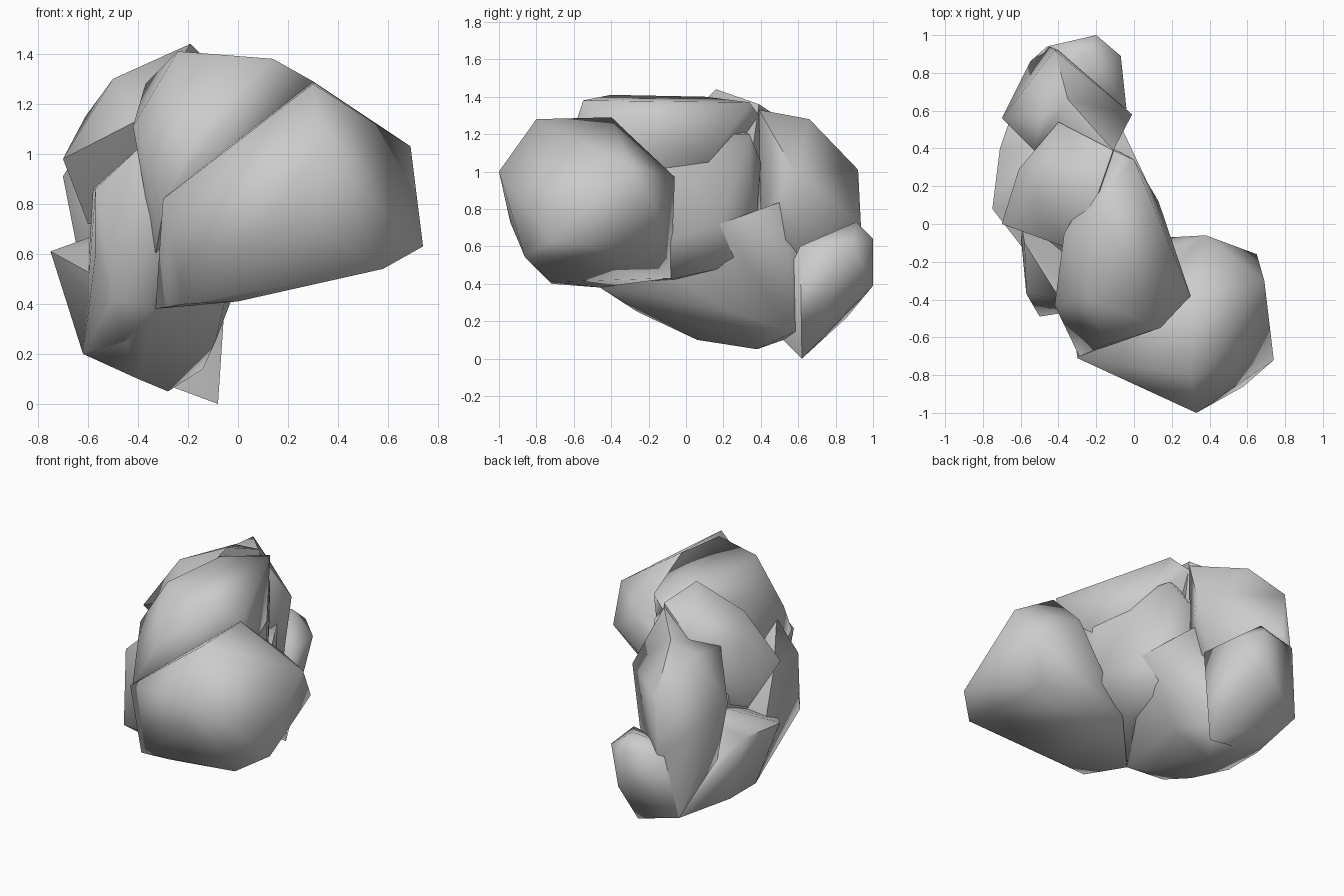
import bpy
import bmesh
from math import radians
from mathutils import Vector

# Remove the default cube
default_cube = bpy.data.objects.get("Cube")
if default_cube:
    bpy.data.objects.remove(default_cube, do_unlink=True)

# One plain grey stone material
stone = bpy.data.materials.new("stone_grey")
stone.use_nodes = True
grey = (0.6, 0.6, 0.6, 1)
stone.diffuse_color = grey
for node in stone.node_tree.nodes:
    if node.type == 'BSDF_PRINCIPLED':
        node.inputs["Base Color"].default_value = grey
        node.inputs["Roughness"].default_value = 0.8


def boulder(name, corners):
    """Wrap a smooth low-poly lump around a few corners, given in hundredths."""
    bm = bmesh.new()
    for corner in corners:
        bm.verts.new(Vector(corner) / 100)
    bmesh.ops.convex_hull(bm, input=list(bm.verts))
    # Drop any corners that fall inside the wrapped skin
    loose = [v for v in bm.verts if not v.link_faces]
    bmesh.ops.delete(bm, geom=loose, context='VERTS')
    bmesh.ops.recalc_face_normals(bm, faces=list(bm.faces))
    mesh = bpy.data.meshes.new(name)
    bm.to_mesh(mesh)
    bm.free()
    mesh.materials.append(stone)
    obj = bpy.data.objects.new(name, mesh)
    bpy.context.collection.objects.link(obj)
    bpy.ops.object.select_all(action='DESELECT')
    obj.select_set(True)
    bpy.context.view_layer.objects.active = obj
    bpy.ops.object.shade_smooth_by_angle(angle=radians(75))
    return obj


# Big rounded lump leaning out at the front
boulder("front_lump", [
    (33, -100, 100), (74, -72, 63), (69, -30, 103), (65, -16, 80),
    (38, -6, 97), (50, -26, 56), (58, -86, 54), (25, -94, 73),
    (0, -72, 41), (-21, -72, 40), (-33, -46, 38), (-30, -71, 82),
    (-15, -62, 92), (30, -80, 128), (30, -40, 129), (21, -12, 80),
    (2, -8, 43),
])

# Flat-topped crown over the middle, running down to the front lump
boulder("crown_lump", [
    (14, -55, 138), (-15, -64, 110), (30, -38, 129), (-24, -40, 141),
    (-42, -43, 111), (0, 34, 137), (-11, 39, 130), (-37, -5, 128),
    (-20, 10, 140), (13, 12, 105), (20, -12, 95), (-29, -70, 82),
    (-33, -46, 60), (-30, 0, 70),
])

# Highest ridge behind the crown
boulder("ridge_lump", [
    (-19, 16, 144), (-50, 10, 130), (-70, 0, 98), (-37, -12, 115),
    (-40, 54, 126), (-61, 29, 115), (-11, 39, 136), (-60, 20, 72),
    (-10, 30, 70),
])

# Shoulder sloping down to the back and into the base
boulder("shoulder_lump", [
    (-42, 92, 101), (-70, 56, 91), (-1, 58, 100), (-48, 58, 119),
    (-35, 66, 128), (-53, 39, 118), (-11, 39, 133), (-40, 92, 73),
    (-45, 94, 62), (-55, 86, 22), (-8, 60, 60), (-62, 56, 50),
    (-11, 40, 70),
])

# Knob at the back that reaches the ground
boulder("back_knob", [
    (-46, 94, 64), (-20, 100, 64), (-20, 100, 39), (-7, 89, 60),
    (-4, 61, 60), (-8, 62, 0), (-55, 86, 22), (-24, 91, 73),
    (-62, 42, 20), (-62, 56, 50),
])

# Waist under the crown, joining the front lump to the back
boulder("waist_lump", [
    (21, -12, 100), (13, 12, 105), (0, 34, 120), (21, -14, 62),
    (2, -6, 43), (9, 18, 72), (-3, 36, 52), (-11, 40, 105),
    (-30, -44, 40), (-50, 0, 80), (-50, 40, 80), (-30, 20, 125),
    (20, -38, 120), (-40, 0, 40),
])

# Lower body that carries the lumps above
boulder("body_core", [
    (-28, 38, 5), (-40, 6, 10), (-62, 15, 20), (-75, 8, 61),
    (-71, 40, 62), (-62, 58, 50), (-14, 57, 14), (-9, 25, 25),
    (-7, 35, 34), (-5, -4, 42), (-8, 54, 85), (-55, 86, 22),
    (-62, 42, 20), (-45, -26, 25), (-33, -46, 38), (9, 18, 72),
    (-3, 36, 52),
])

# Cheek below the crown, flowing down to the base
boulder("side_lump", [
    (-57, -37, 86), (-57, -37, 60), (-50, -49, 42), (-33, -46, 38),
    (-39, -40, 103), (-24, -45, 100), (-58, -10, 86), (-59, -5, 39),
    (-45, -26, 25), (-40, 6, 10), (-62, 15, 20), (-15, 5, 30),
])
